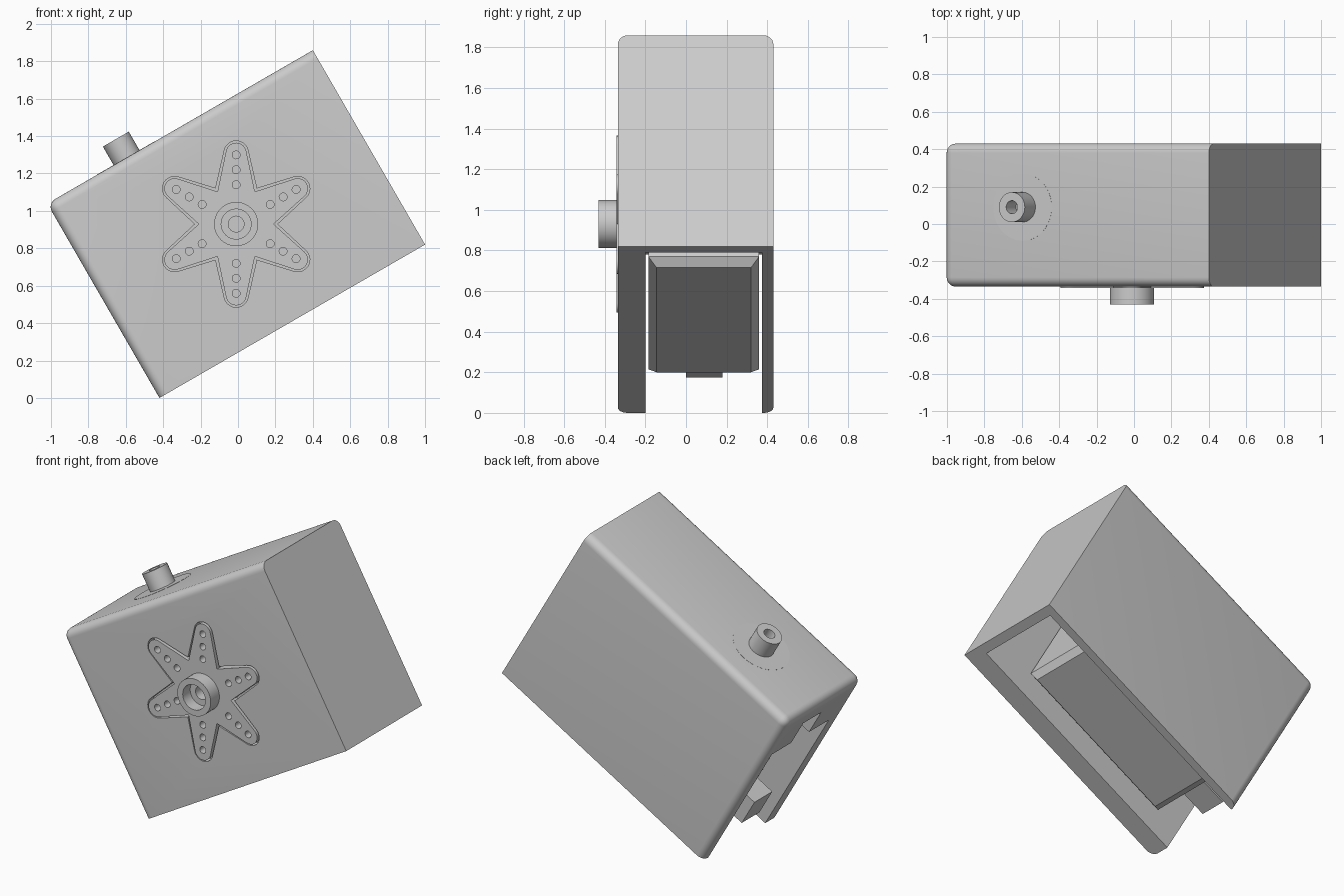
import bpy, bmesh, math
from mathutils import Matrix, Vector

old = bpy.data.objects.get("Cube")
if old:
    bpy.data.objects.remove(old, do_unlink=True)

grey = bpy.data.materials.new("plain_grey")
grey.use_nodes = True
grey.diffuse_color = (0.6, 0.6, 0.6, 1)
grey.node_tree.nodes["Principled BSDF"].inputs["Base Color"].default_value = (0.6, 0.6, 0.6, 1)

# Everything is built upright, then tipped 30 degrees about its lower corner
TILT = Matrix.Translation((-0.42, 0, 0)) @ Matrix.Rotation(math.radians(-30), 4, 'Y')
TO_FRONT = Matrix.Rotation(math.pi / 2, 4, 'X')
LENGTH, HEIGHT, FRONT, BACK = 1.64, 1.2, -0.335, 0.43
HORN = Vector((0.82, FRONT, 0.6))
SHAFT = Vector((0.49, 0.09, HEIGHT))


def finish(bm, name, matrix=Matrix()):
    bm.transform(matrix)
    bmesh.ops.recalc_face_normals(bm, faces=bm.faces)
    mesh = bpy.data.meshes.new(name)
    bm.to_mesh(mesh)
    bm.free()
    mesh.materials.append(grey)
    ob = bpy.data.objects.new(name, mesh)
    bpy.context.collection.objects.link(ob)
    ob.matrix_world = TILT
    return ob


def box(name, lo, hi, pick=None, width=0.05, segments=1):
    """Box between two corners; edges whose midpoint passes pick are bevelled."""
    lo, hi = Vector(lo), Vector(hi)
    bm = bmesh.new()
    bmesh.ops.create_cube(bm, size=1)
    size = hi - lo
    bm.transform(Matrix.Translation((lo + hi) / 2) @ Matrix.Diagonal((*size, 1)))
    if pick:
        edges = [e for e in bm.edges if pick((e.verts[0].co + e.verts[1].co) / 2)]
        bmesh.ops.bevel(bm, geom=edges, offset=width, segments=segments,
                        profile=0.5, affect='EDGES', clamp_overlap=True)
    return finish(bm, name)


def lathe(name, profile, matrix, steps=40):
    """Spin (radius, height) points around z."""
    bm = bmesh.new()
    vs = [bm.verts.new((r, 0, h)) for r, h in profile]
    es = [bm.edges.new(p) for p in zip(vs, vs[1:])]
    bmesh.ops.spin(bm, geom=vs + es, cent=(0, 0, 0), axis=(0, 0, 1),
                   angle=2 * math.pi, steps=steps, use_merge=True)
    bmesh.ops.remove_doubles(bm, verts=bm.verts, dist=1e-5)
    return finish(bm, name, matrix)


def star(name, grow, bottom, top):
    """Six tapered, round-ended arms, extruded towards the front."""
    bm = bmesh.new()
    pts = []
    for k in range(6):
        arm = k * math.pi / 3
        notch = arm - math.pi / 6
        pts.append(((0.2 + 2 * grow) * math.cos(notch), (0.2 + 2 * grow) * math.sin(notch)))
        for i in range(11):
            a = arm + math.radians(-80 + 16 * i)
            r = 0.055 + grow
            pts.append((0.38 * math.cos(arm) + r * math.cos(a),
                        0.38 * math.sin(arm) + r * math.sin(a)))
    face = bm.faces.new([bm.verts.new((x, y, bottom)) for x, y in pts])
    out = bmesh.ops.extrude_face_region(bm, geom=[face])
    moved = [g for g in out["geom"] if isinstance(g, bmesh.types.BMVert)]
    bmesh.ops.translate(bm, verts=moved, vec=(0, 0, top - bottom))
    return finish(bm, name, Matrix.Translation(HORN) @ TO_FRONT)


def cut(target, cutter):
    mod = target.modifiers.new("cut", 'BOOLEAN')
    mod.operation, mod.solver, mod.object = 'DIFFERENCE', 'EXACT', cutter
    bpy.context.view_layer.objects.active = target
    bpy.ops.object.modifier_apply(modifier=mod.name)
    bpy.data.objects.remove(cutter, do_unlink=True)


# Outer housing, rounded around its closed end and along its top
def rounded(m):
    side = m.y < FRONT + 0.01 or m.y > BACK - 0.01
    end, top = m.x < 0.01, m.z > HEIGHT - 0.01
    return (side and (end or top)) or (end and top)


housing = box("housing", (0, FRONT, 0), (LENGTH, BACK, HEIGHT), rounded, 0.05, 6)
cut(housing, box("cavity_cutter", (-0.1, -0.2, -0.1), (1.58, 0.375, 0.9)))
cut(housing, box("cable_slot_cutter", (-0.1, 0, 0.8), (0.18, 0.18, 1.07)))
cut(housing, star("horn_pocket_cutter", 0.01, -0.05, 0.05))

# Motor inside the cavity, chamfered around its base
motor = box("motor_body", (0.18, -0.185, 0.104), (1.29, 0.36, 0.91),
            lambda m: m.z < 0.11, 0.04)
cable = box("cable_tab", (0, 0, 0.2), (0.2, 0.18, 0.38))

# Output shaft with a screw hole, standing on a flush round boss
boss = lathe("shaft_boss", [(0, -0.03), (0.18, -0.03), (0.18, 0.001), (0, 0.001)],
             Matrix.Translation(SHAFT), 48)
shaft = lathe("shaft", [(0, -0.02), (0.08, -0.02), (0.08, 0.115), (0.035, 0.115),
                        (0.035, 0.01), (0, 0.01)], Matrix.Translation(SHAFT))

# Six-armed horn with three holes in each arm
horn = star("horn", 0, -0.051, 0.007)
bm = bmesh.new()
for k in range(6):
    for r in (0.21, 0.29, 0.37):
        a = k * math.pi / 3
        spot = Matrix.Translation((r * math.cos(a), r * math.sin(a), 0))
        bmesh.ops.create_cone(bm, cap_ends=True, segments=20, radius1=0.021,
                              radius2=0.021, depth=0.2, matrix=spot)
bmesh.ops.create_cone(bm, cap_ends=True, segments=40, radius1=0.1, radius2=0.1, depth=0.2)
cut(horn, finish(bm, "hole_cutter", Matrix.Translation(HORN) @ TO_FRONT))

# Stepped hub in the middle of the horn
hub = lathe("horn_hub", [(0, -0.051), (0.118, -0.051), (0.118, 0.095), (0.08, 0.095),
                         (0.08, 0.02), (0.042, 0.02), (0.042, -0.04), (0, -0.04)],
            Matrix.Translation(HORN) @ TO_FRONT)

# Smooth the round parts and keep the edges crisp
bpy.ops.object.select_all(action='DESELECT')
for ob in (housing, boss, shaft, horn, hub):
    ob.select_set(True)
bpy.context.view_layer.objects.active = housing
bpy.ops.object.shade_smooth_by_angle(angle=math.radians(30))
